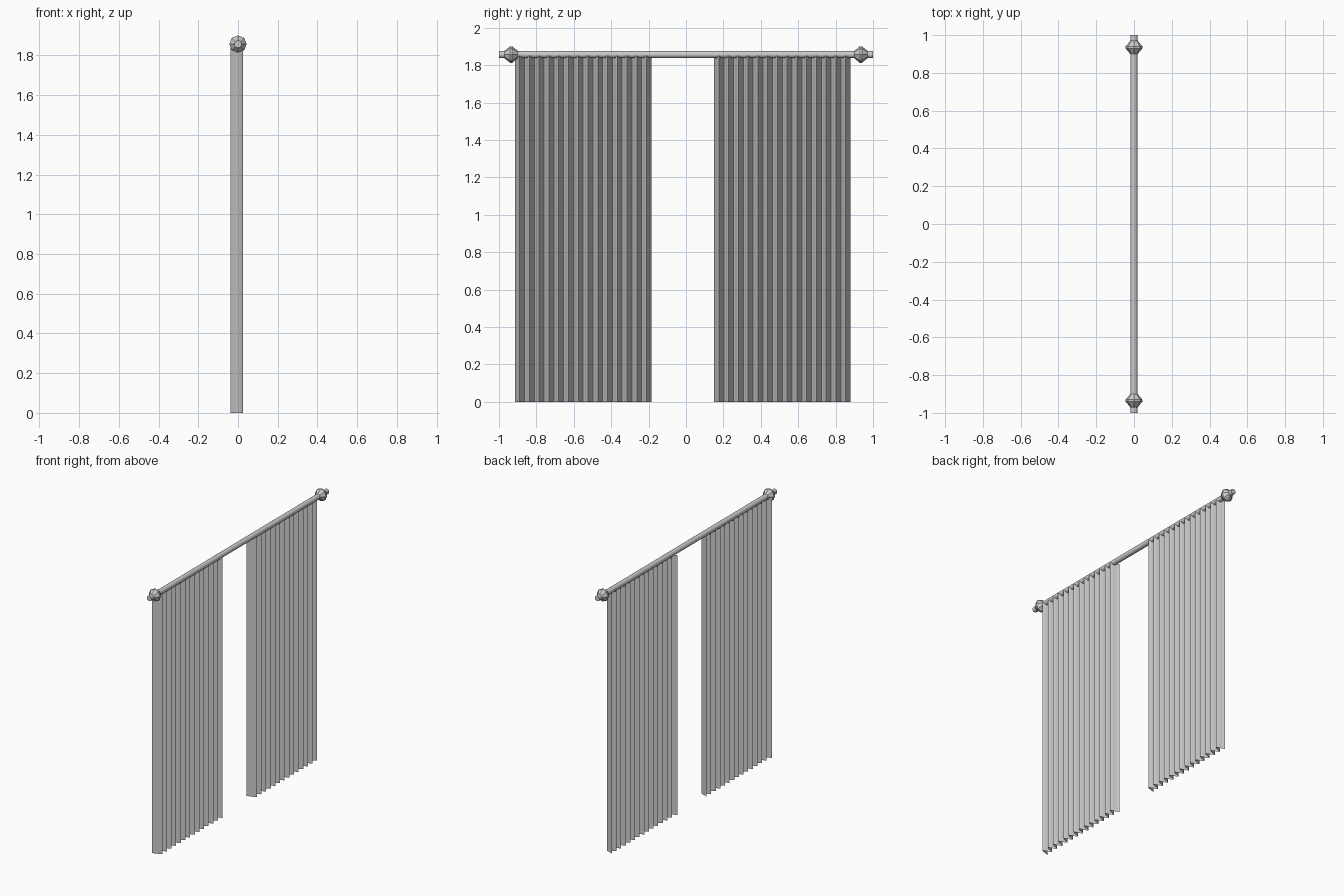
import bpy, math

if "Cube" in bpy.data.objects:
    bpy.data.objects.remove(bpy.data.objects["Cube"])

ROD_Z = 1.857


def make_object(name, verts, faces, smooth=None):
    mesh = bpy.data.meshes.new(name)
    mesh.from_pydata(verts, [], faces)
    mesh.update()
    obj = bpy.data.objects.new(name, mesh)
    bpy.context.collection.objects.link(obj)
    if smooth:
        bpy.ops.object.select_all(action='DESELECT')
        obj.select_set(True)
        bpy.context.view_layer.objects.active = obj
        bpy.ops.object.shade_smooth_by_angle(angle=math.radians(smooth))
    return obj


def lathe_y(name, profile, sides, y0=0.0, smooth=None):
    """Revolve (y, radius) points around the rod axis and cap the ends."""
    verts = []
    for y, r in profile:
        for k in range(sides):
            a = 2 * math.pi * k / sides
            verts.append((r * math.cos(a), y0 + y, ROD_Z + r * math.sin(a)))
    faces = []
    for i in range(len(profile) - 1):
        for k in range(sides):
            n = (k + 1) % sides
            faces.append((i * sides + k, (i + 1) * sides + k,
                          (i + 1) * sides + n, i * sides + n))
    faces.append(tuple(range(sides)))
    last = (len(profile) - 1) * sides
    faces.append(tuple(reversed(range(last, last + sides))))
    return make_object(name, verts, faces, smooth)


def curtain(name, y_start, width=0.73, pleats=14, steps=8, height=1.85):
    """Open pleated sheet hanging from the rod to the floor."""
    verts, faces = [], []
    count = pleats * steps
    for i in range(count + 1):
        phase = 2 * math.pi * i / steps
        x = -0.003 - 0.029 * math.cos(phase)
        if i == 0:
            x -= 0.007
        y = y_start + width * i / count
        verts += [(x, y, 0), (x, y, height)]
    for i in range(count):
        a = 2 * i
        faces.append((a, a + 2, a + 3, a + 1))
    return make_object(name, verts, faces, 50)


# Curtain rod
lathe_y("curtain_rod", [(-1, 0.019), (1, 0.019)], 16, smooth=40)

# Faceted finials near both ends
for label, y in (("left", -0.935), ("right", 0.935)):
    lathe_y("finial_" + label,
            [(-0.04, 0.016), (-0.006, 0.044), (0.006, 0.044), (0.04, 0.016)],
            8, y)

# Two matching pleated curtains
curtain("curtain_left", -0.915)
curtain("curtain_right", 0.15)
